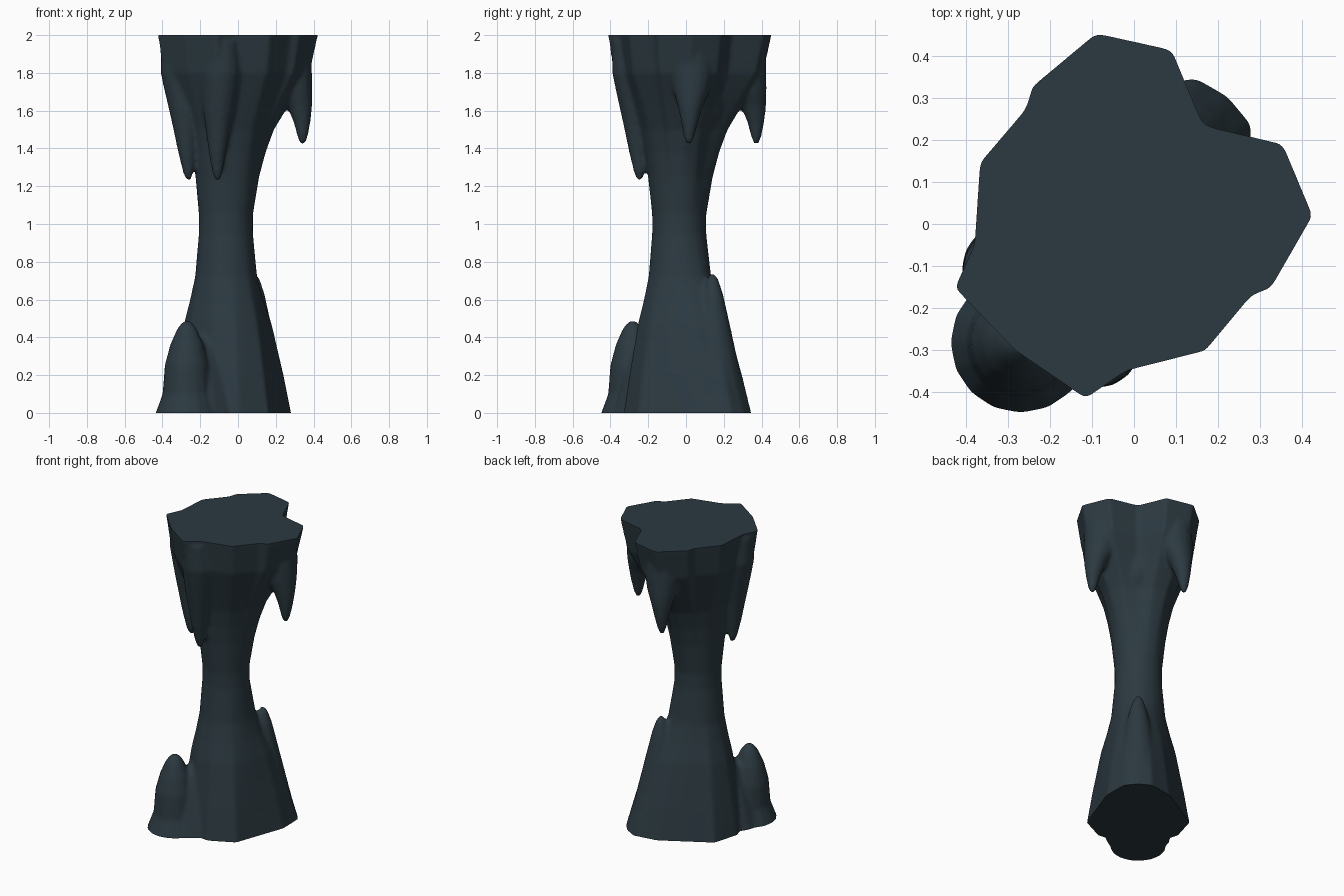
import bpy, bmesh, math
from mathutils import Vector

if "Cube" in bpy.data.objects:
    bpy.data.objects.remove(bpy.data.objects["Cube"])


def material(name, rgb):
    m = bpy.data.materials.new(name)
    m.diffuse_color = (*rgb, 1)
    m.use_nodes = True
    m.node_tree.nodes["Principled BSDF"].inputs["Base Color"].default_value = m.diffuse_color
    return m


SLATE = material("dark slate rock", (0.025, 0.042, 0.053))
MOSS = material("damp green rock", (0.048, 0.120, 0.100))


def P(u, n):
    """Column axes: u runs to the back right, n across the mirror plane."""
    n -= 0.025
    return Vector((0.643 * u + 0.766 * n, 0.766 * u - 0.643 * n))


CENTER = Vector((-0.064, -0.036))
WAIST = 0.143
rock = bmesh.new()          # all rock forms are gathered here, then fused


def ray_radius(poly, a):
    """Distance from the column centre to an outline at angle a."""
    d = Vector((math.cos(a), math.sin(a)))
    best = 0.0
    for p, q in zip(poly, poly[1:] + poly[:1]):
        p, e = p - CENTER, q - p
        den = d.cross(e)
        if abs(den) < 1e-9:
            continue
        t, s = p.cross(e) / den, p.cross(d) / den
        if -1e-6 <= s <= 1 + 1e-6 and t > best:
            best = t
    return best


def lerp_table(table, z):
    for a, b in zip(table, table[1:]):
        if z <= b[0]:
            f = (z - a[0]) / (b[0] - a[0])
            return [x + (y - x) * f for x, y in zip(a[1:], b[1:])]
    return table[-1][1:]


def loft(rings):
    """Skin a stack of rings and cap both ends."""
    rows = [[rock.verts.new(p) for p in r] for r in rings]
    k = len(rows[0])
    for a, b in zip(rows, rows[1:]):
        for i in range(k):
            j = (i + 1) % k
            rock.faces.new((a[i], a[j], b[j], b[i]))
    rock.faces.new(rows[0][::-1])
    rock.faces.new(rows[-1])


def spike(table, side=1, sides=16):
    """Tapered rock tooth; table rows are z, u, n, radius."""
    rings = []
    for z, u, n, r in table:
        c = P(u, n * side)
        rings.append([(c.x + r * math.cos(2 * math.pi * i / sides),
                       c.y + r * math.sin(2 * math.pi * i / sides), z) for i in range(sides)])
    loft(rings)


# Main column: wide lobed crown, round waist, flared foot
crown = [Vector(p) for p in (
    (-0.09, 0.455), (0.09, 0.415), (0.165, 0.235), (0.355, 0.19), (0.426, 0.02),
    (0.327, -0.152), (0.28, -0.17), (0.17, -0.302), (-0.02, -0.35), (-0.115, -0.416),
    (-0.285, -0.30), (-0.427, -0.152), (-0.38, -0.05), (-0.367, 0.146),
    (-0.257, 0.275), (-0.242, 0.328))]
half = [(0.375, 0), (0.36, 0.085), (0.24, 0.19), (-0.09, 0.312), (-0.25, 0.24), (-0.33, 0.1)]
foot = [P(u, n) for u, n in half] + [P(u, -n) for u, n in half[:0:-1]]

foot_w = [(0, 1), (0.2, 0.81), (0.48, 0.5), (0.6, 0.3), (0.72, 0.13), (0.95, 0)]
crown_w = [(1.05, 0), (1.25, 0.1), (1.38, 0.2), (1.5, 0.33), (1.62, 0.54), (1.8, 0.87), (2, 1)]

# ring angles: even steps plus every crown and foot corner
angles = {round(2 * math.pi * i / 72 - math.pi, 3) for i in range(72)}
for p in crown + foot:
    a = math.atan2(p.y - CENTER.y, p.x - CENTER.x)
    angles = {b for b in angles if abs(b - a) > 0.03} | {a}
angles = sorted(angles)
foot_r = [ray_radius(foot, a) for a in angles]
crown_r = [ray_radius(crown, a) for a in angles]

rings = []
for s in range(-2, 83):
    z = s * 0.025
    w, radii = (lerp_table(foot_w, z)[0], foot_r) if z < 1 else \
               (lerp_table(crown_w, max(z, 1.05))[0], crown_r)
    rings.append([(CENTER.x + math.cos(a) * (WAIST + (r - WAIST) * w),
                   CENTER.y + math.sin(a) * (WAIST + (r - WAIST) * w), z)
                  for a, r in zip(angles, radii)])
loft(rings)

# Hanging teeth, in mirrored pairs, widening into the crown
for side in (-1, 1):
    spike([(1.235, -0.258, 0.100, 0.014), (1.27, -0.260, 0.101, 0.027),
           (1.38, -0.266, 0.106, 0.046), (1.5, -0.268, 0.112, 0.065),
           (1.6, -0.268, 0.118, 0.083), (1.7, -0.270, 0.130, 0.096),
           (1.8, -0.275, 0.142, 0.105), (1.97, -0.285, 0.145, 0.095)], side)
    spike([(1.425, 0.232, 0.277, 0.013), (1.46, 0.232, 0.277, 0.027),
           (1.54, 0.233, 0.272, 0.045), (1.62, 0.228, 0.260, 0.066),
           (1.7, 0.215, 0.235, 0.095), (1.8, 0.205, 0.215, 0.115),
           (1.97, 0.215, 0.220, 0.100)], side)

# Short stub in the notch between the back teeth
spike([(1.525, 0.15, 0, 0.015), (1.57, 0.14, 0, 0.055),
       (1.63, 0.115, 0, 0.097), (1.8, 0.11, 0, 0.125)])

# Rising teeth at the foot, and the saddle joining the front one to the column
spike([(-0.05, -0.39, 0, 0.185), (0, -0.39, 0, 0.167), (0.1, -0.39, 0, 0.130),
       (0.25, -0.39, 0, 0.119), (0.36, -0.39, 0, 0.090),
       (0.44, -0.39, 0, 0.055), (0.47, -0.39, 0, 0.034), (0.487, -0.39, 0, 0.014)])
spike([(-0.05, -0.28, 0, 0.205), (0, -0.28, 0, 0.195), (0.2, -0.27, 0, 0.14),
       (0.36, -0.25, 0, 0.09), (0.43, -0.22, 0, 0.05)])
spike([(-0.05, 0.22, 0, 0.162), (0, 0.215, 0, 0.155), (0.3, 0.19, 0, 0.108),
       (0.5, 0.172, 0, 0.078), (0.63, 0.165, 0, 0.054),
       (0.705, 0.163, 0, 0.031), (0.735, 0.162, 0, 0.013)])

# Fuse all forms into one softly blended rock
bmesh.ops.recalc_face_normals(rock, faces=rock.faces)
me = bpy.data.meshes.new("cave_column")
rock.to_mesh(me)
rock.free()
ob = bpy.data.objects.new("cave_column", me)
bpy.context.collection.objects.link(ob)
rem = ob.modifiers.new("fuse", 'REMESH')
rem.mode = 'VOXEL'
rem.voxel_size = 0.012
smo = ob.modifiers.new("soften", 'SMOOTH')
smo.factor = 0.5
smo.iterations = 5
fused = bpy.data.meshes.new_from_object(ob.evaluated_get(bpy.context.evaluated_depsgraph_get()))
ob.modifiers.clear()

# Flat cuts at floor and ceiling
bm = bmesh.new()
bm.from_mesh(fused)
for z, up in ((0, -1), (2, 1)):
    cut = bmesh.ops.bisect_plane(bm, geom=bm.verts[:] + bm.edges[:] + bm.faces[:],
                                 plane_co=(0, 0, z), plane_no=(0, 0, up), clear_outer=True)
    bmesh.ops.holes_fill(bm, edges=[e for e in bm.edges if e.is_boundary], sides=0)


def is_moss(p):
    """Green on the waist, on the tooth tips and on the front stalagmite."""
    if abs(p.z - 1) > 0.999:
        return False
    d = Vector((p.x, p.y)) - CENTER
    a = math.atan2(d.y, d.x)
    u = 0.643 * p.x + 0.766 * p.y
    j = 0.02 * math.sin(7 * a) + 0.015 * math.sin(17 * a + 1) + 0.01 * math.sin(29 * a)
    if p.z < 0.56 + j:
        return u < -0.27 and p.z > 0.2 + 1.1 * max(0, u + 0.42) + 0.5 * j
    if p.z < 1.39 + j:
        return True
    if u > 0.17 and d.length > 0.23 or (u > 0.1 and abs(a - 0.87) < 0.55):
        return p.z < 1.63 + j
    return u < -0.2 and d.length > 0.215 and p.z < 1.49 + j


for f in bm.faces:
    f.material_index = int(is_moss(f.calc_center_median()))
bm.to_mesh(fused)
bm.free()
ob.data = fused
fused.materials.clear()
fused.materials.append(SLATE)
fused.materials.append(MOSS)
ob.select_set(True)
bpy.context.view_layer.objects.active = ob
bpy.ops.object.shade_smooth_by_angle(angle=math.radians(45))
